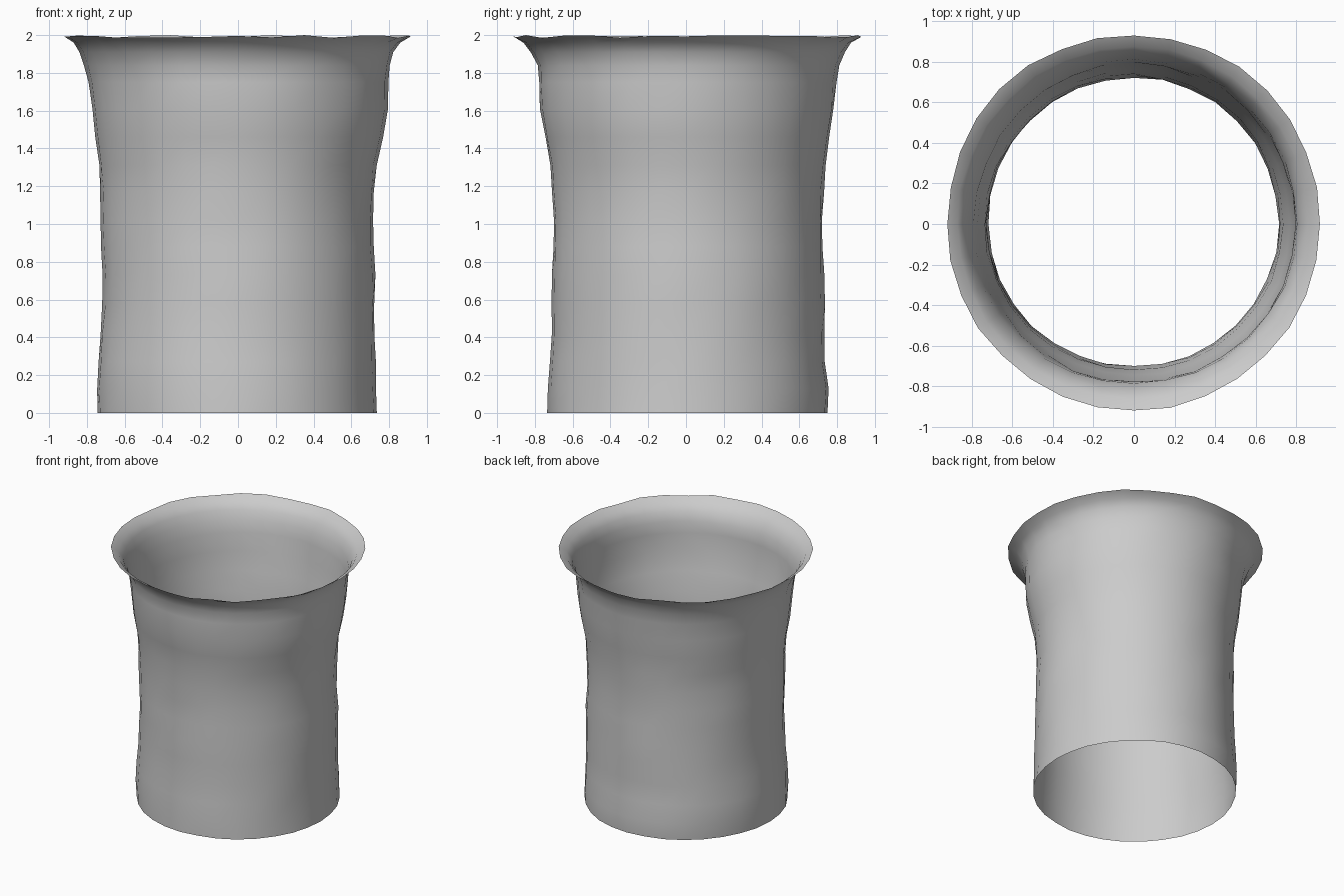
import bpy, math, random

random.seed(4)
SEGMENTS = 32

# Wall profile: height, then radius toward +x, +y, -x, -y
PROFILE = [
    (0.00, 0.740, 0.750, 0.745, 0.735),
    (0.13, 0.730, 0.758, 0.752, 0.735),
    (0.27, 0.730, 0.740, 0.745, 0.725),
    (0.42, 0.728, 0.738, 0.732, 0.715),
    (0.58, 0.728, 0.735, 0.722, 0.712),
    (0.73, 0.727, 0.732, 0.722, 0.710),
    (0.88, 0.722, 0.728, 0.728, 0.707),
    (1.02, 0.715, 0.725, 0.732, 0.703),
    (1.17, 0.722, 0.732, 0.730, 0.715),
    (1.31, 0.735, 0.740, 0.738, 0.722),
    (1.46, 0.772, 0.760, 0.762, 0.748),
    (1.61, 0.797, 0.785, 0.773, 0.780),
    (1.75, 0.800, 0.797, 0.790, 0.783),
    (1.84, 0.805, 0.812, 0.815, 0.790),
    (1.91, 0.825, 0.845, 0.842, 0.823),
    (1.96, 0.860, 0.880, 0.875, 0.865),
    (1.99, 0.920, 0.930, 0.925, 0.922),
]


def radius_at(angle, quarters):
    """Blend the four side radii smoothly around the circle."""
    q = angle / (math.pi / 2)
    i = int(q)
    t = q - i
    t = t * t * (3 - 2 * t)
    return quarters[i % 4] * (1 - t) + quarters[(i + 1) % 4] * t


# Flared open tube with a slightly uneven, hand-formed wall
verts, faces = [], []
last = len(PROFILE) - 1
for row, (z, *quarters) in enumerate(PROFILE):
    for s in range(SEGMENTS):
        a = 2 * math.pi * s / SEGMENTS
        r = radius_at(a, quarters) - 0.003 + random.uniform(-0.004, 0.004)
        dz = 0
        if row == last:
            # rim swells a little at the back corners and wavers in height
            r += 0.015 * max(0, math.sin(a)) * math.sin(2 * a) ** 2
            dz = random.uniform(-0.005, 0.01)
        verts.append((r * math.cos(a), r * math.sin(a), z + dz))
        if row < last:
            n = (s + 1) % SEGMENTS
            b = row * SEGMENTS
            faces.append((b + s, b + n, b + SEGMENTS + n, b + SEGMENTS + s))

mesh = bpy.data.meshes.new("flared_tube")
mesh.from_pydata(verts, [], faces)
mesh.shade_smooth()
tube = bpy.data.objects.new("flared_tube", mesh)
bpy.context.collection.objects.link(tube)
